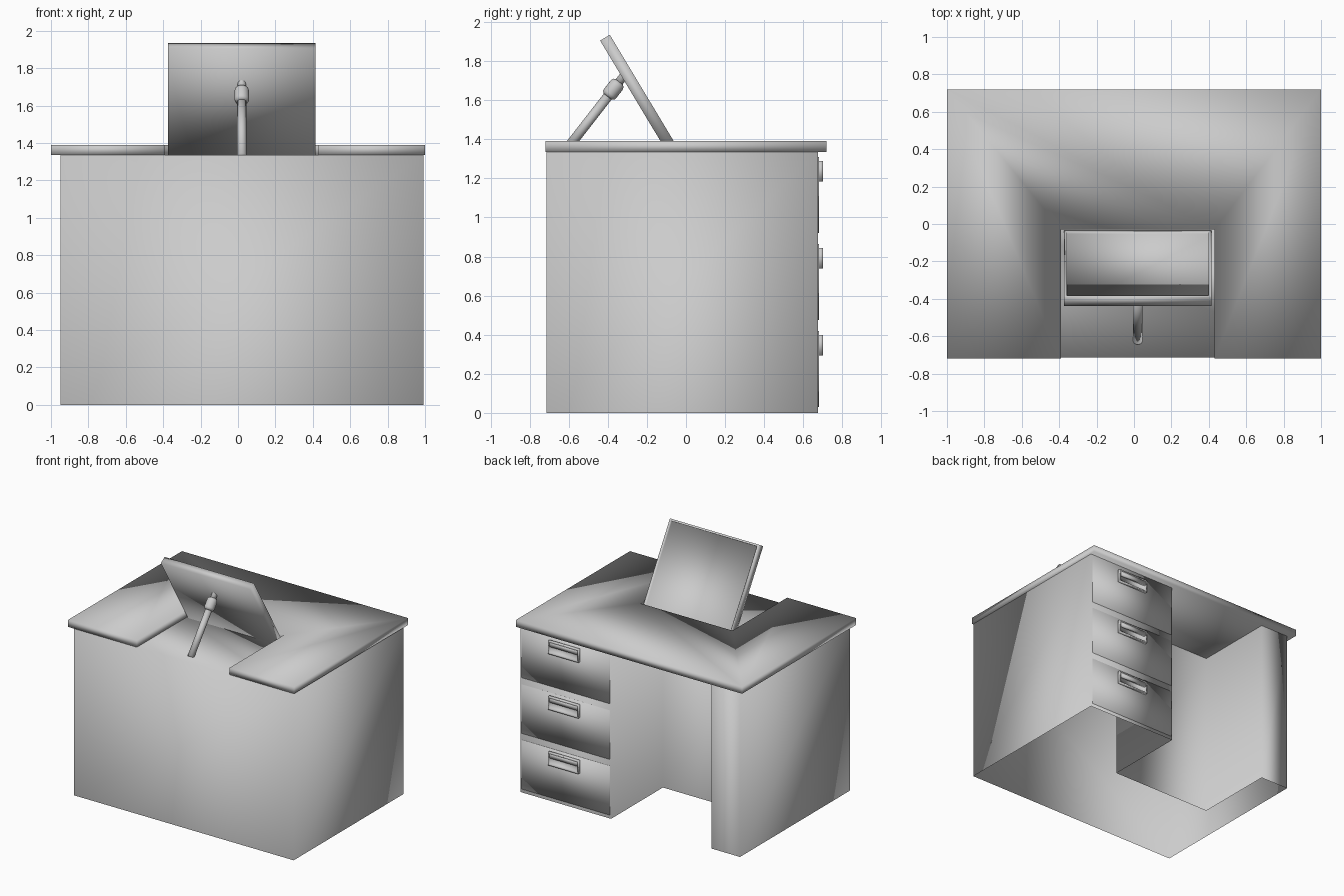
import bpy, bmesh, math
from mathutils import Vector

if "Cube" in bpy.data.objects:
    bpy.data.objects.remove(bpy.data.objects["Cube"])


def make_object(name, bm):
    bmesh.ops.recalc_face_normals(bm, faces=bm.faces[:])
    for f in bm.faces:
        f.smooth = True
    mesh = bpy.data.meshes.new(name)
    bm.to_mesh(mesh)
    bm.free()
    obj = bpy.data.objects.new(name, mesh)
    bpy.context.collection.objects.link(obj)
    return obj


def slab(name, outline, z0, z1, open_bottom=False):
    """Extrude a plan outline from z0 to z1, optionally without a bottom."""
    bm = bmesh.new()
    n = len(outline)
    low = [bm.verts.new((x, y, z0)) for x, y in outline]
    high = [bm.verts.new((x, y, z1)) for x, y in outline]
    for i in range(n):
        j = (i + 1) % n
        bm.faces.new((low[i], low[j], high[j], high[i]))
    bm.faces.new(high)
    if not open_bottom:
        bm.faces.new(low[::-1])
    return make_object(name, bm)


def panel(name, center, size, border=0, depth=0):
    """Box with an optional recess in its +y face."""
    bm = bmesh.new()
    bmesh.ops.create_cube(bm, size=1)
    bmesh.ops.scale(bm, verts=bm.verts[:], vec=size)
    if border:
        bm.normal_update()
        face = max(bm.faces, key=lambda f: f.calc_center_median().y)
        bmesh.ops.inset_individual(bm, faces=[face], thickness=border)
        floor = bmesh.ops.extrude_discrete_faces(bm, faces=[face])["faces"][0]
        bmesh.ops.translate(bm, verts=floor.verts[:], vec=(0, -depth, 0))
    obj = make_object(name, bm)
    obj.location = center
    return obj


def lathe_rod(name, start, direction, profile, sides=20):
    """Turned rod: profile is (distance along axis, radius)."""
    bm = bmesh.new()
    rings = []
    for d, r in profile:
        rings.append([bm.verts.new((r * math.cos(2 * math.pi * i / sides),
                                    r * math.sin(2 * math.pi * i / sides), d))
                      for i in range(sides)])
    for a, b in zip(rings, rings[1:]):
        for i in range(sides):
            j = (i + 1) % sides
            bm.faces.new((a[i], a[j], b[j], b[i]))
    bm.faces.new(rings[0][::-1])
    bm.faces.new(rings[-1])
    obj = make_object(name, bm)
    obj.location = start
    obj.rotation_mode = 'QUATERNION'
    obj.rotation_quaternion = Vector((0, 0, 1)).rotation_difference(direction)
    return obj


# Hollow desk body, open underneath, kneehole open to the back
slab("desk_body", [(-0.95, -0.715), (0.993, -0.715), (0.993, 0.675), (0.19, 0.675),
                   (0.19, 0.02), (-0.70, 0.02), (-0.70, 0.675), (-0.95, 0.675)],
     0, 1.335, open_bottom=True)

# Desk top with the notch for the screen
slab("desk_top", [(-1, -0.72), (-0.39, -0.72), (-0.39, -0.03), (0.43, -0.03),
                  (0.43, -0.72), (1, -0.72), (1, 0.72), (-1, 0.72)], 1.335, 1.39)

# Drawers with recessed pulls
for i, z in enumerate((0.225, 0.67, 1.115)):
    panel(f"drawer_front_{i + 1}", (0.59, 0.672, z), (0.78, 0.018, 0.39))
    hz = z + 0.122
    panel(f"drawer_handle_{i + 1}", (0.595, 0.689, hz), (0.27, 0.026, 0.105), 0.014, 0.02)
    panel(f"handle_lip_{i + 1}", (0.595, 0.692, hz + 0.024), (0.245, 0.016, 0.035))

# Tilted screen with raised rim
screen = panel("screen", (0.02, -0.237, 1.624), (0.79, 0.058, 0.69), 0.022, 0.012)
screen.rotation_euler.x = math.radians(31)

# Support strut, collar and tip
axis = Vector((0, 0.614, 0.789)).normalized()
base = Vector((0.02, -0.625, 1.33))
lathe_rod("support_strut", base, axis, [(0, 0.025), (0.39, 0.025)])
lathe_rod("strut_collar", base + axis * 0.365, axis,
          [(0, 0.025), (0.008, 0.036), (0.02, 0.039), (0.075, 0.039), (0.09, 0.034), (0.096, 0.023)])
lathe_rod("strut_tip", base + axis * 0.45, axis, [(0, 0.022), (0.055, 0.022), (0.06, 0.024), (0.065, 0.024)])
